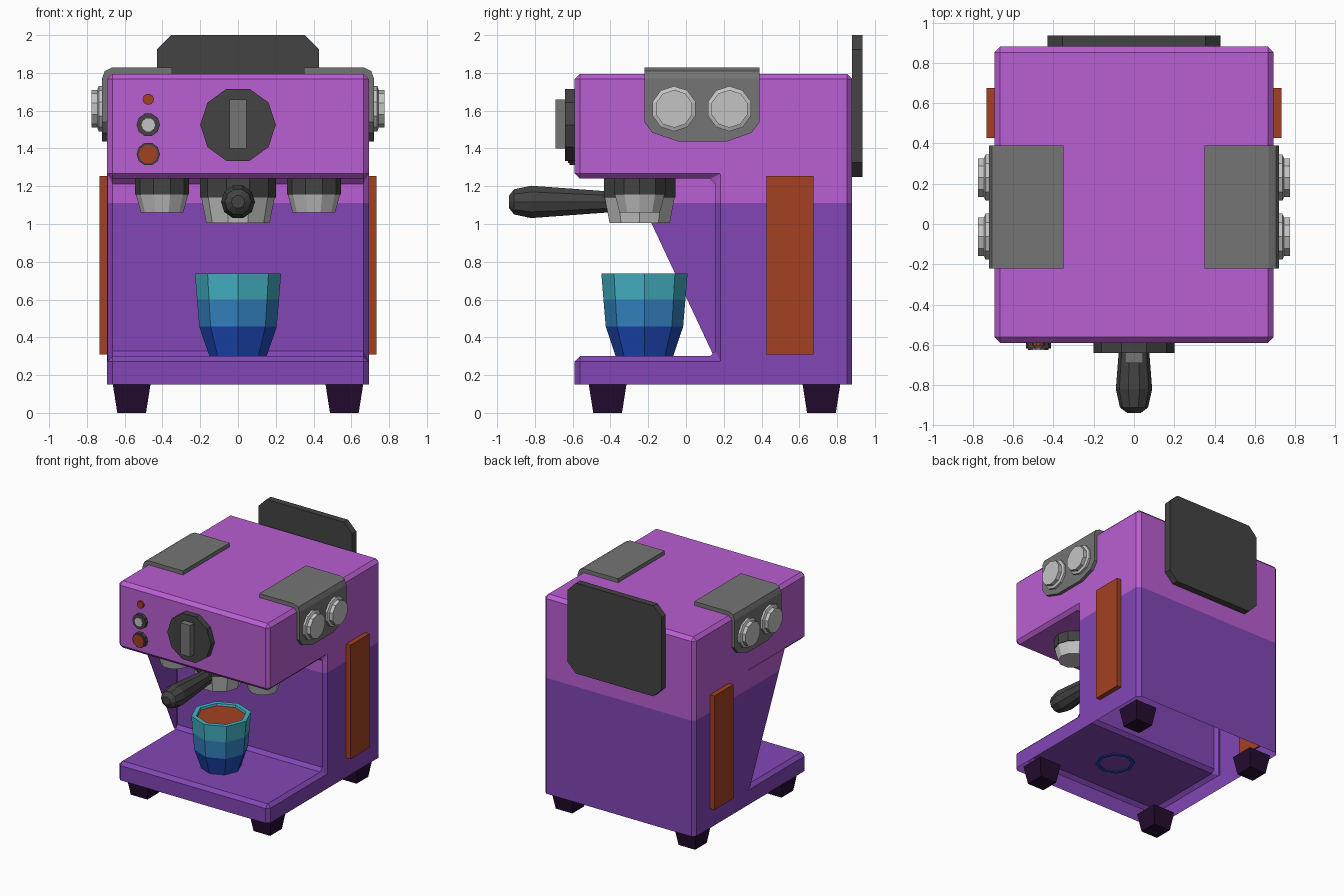
import bpy, bmesh, math
from mathutils import Matrix, Vector

if "Cube" in bpy.data.objects:
    bpy.data.objects.remove(bpy.data.objects["Cube"])


def mat(name, hexa):
    def lin(c):
        return c / 12.92 if c <= 0.04045 else ((c + 0.055) / 1.055) ** 2.4
    m = bpy.data.materials.new(name)
    m.diffuse_color = [lin(int(hexa[i:i + 2], 16) / 255) for i in (0, 2, 4)] + [1]
    m.use_nodes = True
    m.node_tree.nodes["Principled BSDF"].inputs["Base Color"].default_value = m.diffuse_color
    return m


PINK = mat("orchid", "BA5ED2")
PURPLE = mat("purple", "8246B6")
RUST = mat("rust", "A34122")
DARK = mat("charcoal", "434343")
GREY = mat("grey", "757575")
LIGHT = mat("light_grey", "C4C4C4")
FOOT = mat("dark_plum", "240C30")
BLUE = mat("deep_blue", "1F4ABC")
MID = mat("mid_blue", "3384C2")
TEAL = mat("teal", "43B2C4")


def finish(name, bm, mats):
    me = bpy.data.meshes.new(name)
    bm.to_mesh(me)
    bm.free()
    for m in mats:
        me.materials.append(m)
    ob = bpy.data.objects.new(name, me)
    bpy.context.collection.objects.link(ob)
    return ob


def add_prism(bm, pts, axis, lo, hi):
    """Extrude a 2D outline along x (points are y,z) or y (points are x,z)."""
    def place(a, b, c):
        return (c, a, b) if axis == 'x' else (a, c, b)
    r0 = [bm.verts.new(place(a, b, lo)) for a, b in pts]
    r1 = [bm.verts.new(place(a, b, hi)) for a, b in pts]
    n = len(pts)
    fs = [bm.faces.new(r0), bm.faces.new(r1)]
    for i in range(n):
        j = (i + 1) % n
        fs.append(bm.faces.new((r0[i], r0[j], r1[j], r1[i])))
    bmesh.ops.recalc_face_normals(bm, faces=fs)


def prism(name, pts, axis, lo, hi, m):
    bm = bmesh.new()
    add_prism(bm, pts, axis, lo, hi)
    return finish(name, bm, [m])


def rect(a0, a1, b0, b1):
    return [(a0, b0), (a1, b0), (a1, b1), (a0, b1)]


UP = Matrix()
FRONT = Matrix.Rotation(math.radians(90), 4, 'X')


def lathe(name, prof, n, at, mats, rot=UP, caps=True, rule=None, spin=0.0):
    """Faceted turned part: prof is (radius, height); rule maps band -> slot."""
    bm = bmesh.new()
    rings = []
    for r, h in prof:
        rings.append([bm.verts.new((r * math.cos(spin + 2 * math.pi * k / n),
                                    r * math.sin(spin + 2 * math.pi * k / n), h))
                      for k in range(n)])
    for i in range(len(rings) - 1):
        for k in range(n):
            j = (k + 1) % n
            f = bm.faces.new((rings[i][k], rings[i][j], rings[i + 1][j], rings[i + 1][k]))
            f.material_index = rule[i] if rule else 0
    if caps:
        bm.faces.new(rings[0][::-1]).material_index = rule[0] if rule else 0
        bm.faces.new(rings[-1]).material_index = rule[-1] if rule else 0
    bmesh.ops.recalc_face_normals(bm, faces=bm.faces)
    bmesh.ops.transform(bm, matrix=Matrix.Translation(Vector(at)) @ rot, verts=bm.verts)
    return finish(name, bm, mats)


def two_tone(bm):
    """Cut at the colour line; orchid above, purple below."""
    bmesh.ops.bisect_plane(bm, geom=bm.verts[:] + bm.edges[:] + bm.faces[:],
                           plane_co=(0, 0, 1.11), plane_no=(0, 0, 1))
    for f in bm.faces:
        f.material_index = 0 if f.calc_center_median().z > 1.11 else 1


# Body: C-shaped shell, open underneath, chamfered edges
bm = bmesh.new()
add_prism(bm, [(-0.59, 0.15), (0.88, 0.15), (0.88, 1.795), (-0.59, 1.795),
               (-0.59, 1.24), (0.155, 1.24), (0.155, 0.30), (-0.59, 0.30)],
          'x', -0.693, 0.693)
bmesh.ops.delete(bm, geom=[f for f in bm.faces if f.calc_center_median().z < 0.16],
                 context='FACES_ONLY')
bmesh.ops.bevel(bm, geom=[e for e in bm.edges if not e.is_boundary], offset=0.028,
                offset_type='OFFSET', segments=1, profile=0.5, affect='EDGES')
two_tone(bm)
finish("body", bm, [PINK, PURPLE])

# Slanted cheek on the left side only
bm = bmesh.new()
add_prism(bm, [(0.19, 0.27), (0.152, 0.29), (-0.305, 1.265), (0.19, 1.265)],
          'x', -0.693, -0.689)
two_tone(bm)
finish("left_cheek", bm, [PINK, PURPLE])

# Rear plate
c = 0.075
prism("rear_plate", [(-0.43 + c, 1.25), (0.43 - c, 1.25), (0.43, 1.25 + c), (0.43, 2 - c),
                     (0.43 - c, 2), (-0.43 + c, 2), (-0.43, 2 - c), (-0.43, 1.25 + c)],
      'y', 0.88, 0.935, DARK)

for s, side in ((-1, "left"), (1, "right")):
    # Bracket wrapping over the top edge
    bm = bmesh.new()
    add_prism(bm, [(s * x, z) for x, z in
                   ((0.35, 1.78), (0.35, 1.828), (0.667, 1.828), (0.705, 1.81),
                    (0.72, 1.77), (0.72, 1.74), (0.68, 1.74), (0.68, 1.78))],
              'y', -0.22, 0.39)
    add_prism(bm, [(-0.22, 1.74), (-0.22, 1.54), (-0.178, 1.483), (-0.042, 1.438),
                   (0.22, 1.438), (0.347, 1.483), (0.39, 1.54), (0.39, 1.74)],
              'x', min(s * 0.68, s * 0.72), max(s * 0.68, s * 0.72))
    finish(side + "_bracket", bm, [GREY])
    # Side dials
    for i, y in enumerate((-0.063, 0.23)):
        lathe(f"{side}_dial_{i + 1}", [(0.12, 0), (0.12, 0.022), (0.1, 0.03), (0.1, 0.06)],
              10, (s * 0.715, y, 1.61), [LIGHT], Matrix.Rotation(s * math.pi / 2, 4, 'Y'))
    # Side strip
    prism(side + "_strip", rect(0.427, 0.675, 0.31, 1.255), 'x',
          min(s * 0.68, s * 0.733), max(s * 0.68, s * 0.733), RUST)
    # Side spouts
    lathe(side + "_spout", [(0.112, 1.06), (0.138, 1.155), (0.143, 1.155), (0.143, 1.25)],
          10, (s * 0.402, -0.245, 0), [LIGHT, DARK], rule=[0, 1, 1])
    # Feet, tapered square blocks
    for y, end in ((-0.415, "front"), (0.717, "rear")):
        lathe(f"{end}_{side}_foot", [(0.076 * 2 ** .5, 0), (0.1 * 2 ** .5, 0.152)], 4,
              (s * 0.563, y, 0), [FOOT], spin=math.pi / 4)

# Front knob with grip bar
lathe("knob", [(0.2, 0), (0.2, 0.055)], 10, (0, -0.585, 1.525), [DARK], FRONT)
prism("knob_grip", rect(-0.045, 0.045, 1.4, 1.66), 'y', -0.69, -0.635, GREY)

# Indicator lamp and two buttons
X = -0.475
lathe("lamp", [(0.03, 0), (0.03, 0.02)], 10, (X, -0.585, 1.66), [RUST], FRONT)
for nm, z, r, m in (("upper", 1.525, 0.036, LIGHT), ("lower", 1.37, 0.05, RUST)):
    lathe(nm + "_button_ring", [(0.062, 0), (0.062, 0.033)], 10, (X, -0.585, z), [DARK], FRONT)
    lathe(nm + "_button", [(r, 0), (r, 0.008)], 10, (X, -0.617, z), [m], FRONT)

# Brew head and handle
lathe("brew_head", [(0.168, 1.005), (0.194, 1.14), (0.2, 1.14), (0.2, 1.25)], 10,
      (0, -0.245, 0), [LIGHT, DARK], rule=[0, 1, 1])
lathe("brew_handle", [(0.055, 0.3), (0.06, 0.43), (0.09, 0.82), (0.07, 0.91), (0.035, 0.937)],
      10, (0, 0, 1.117), [DARK], FRONT)

# Banded cup with drink
lathe("cup", [(0.125, 0.31), (0.125, 0.294), (0.15, 0.294), (0.205, 0.457), (0.217, 0.6),
              (0.228, 0.737), (0.19, 0.737), (0.18, 0.70)], 8, (0, -0.22, 0),
      [BLUE, MID, TEAL], caps=False, rule=[0, 0, 0, 1, 2, 2, 2])
lathe("drink", [(0.15, 0.69), (0.186, 0.72)], 8, (0, -0.22, 0), [RUST])
